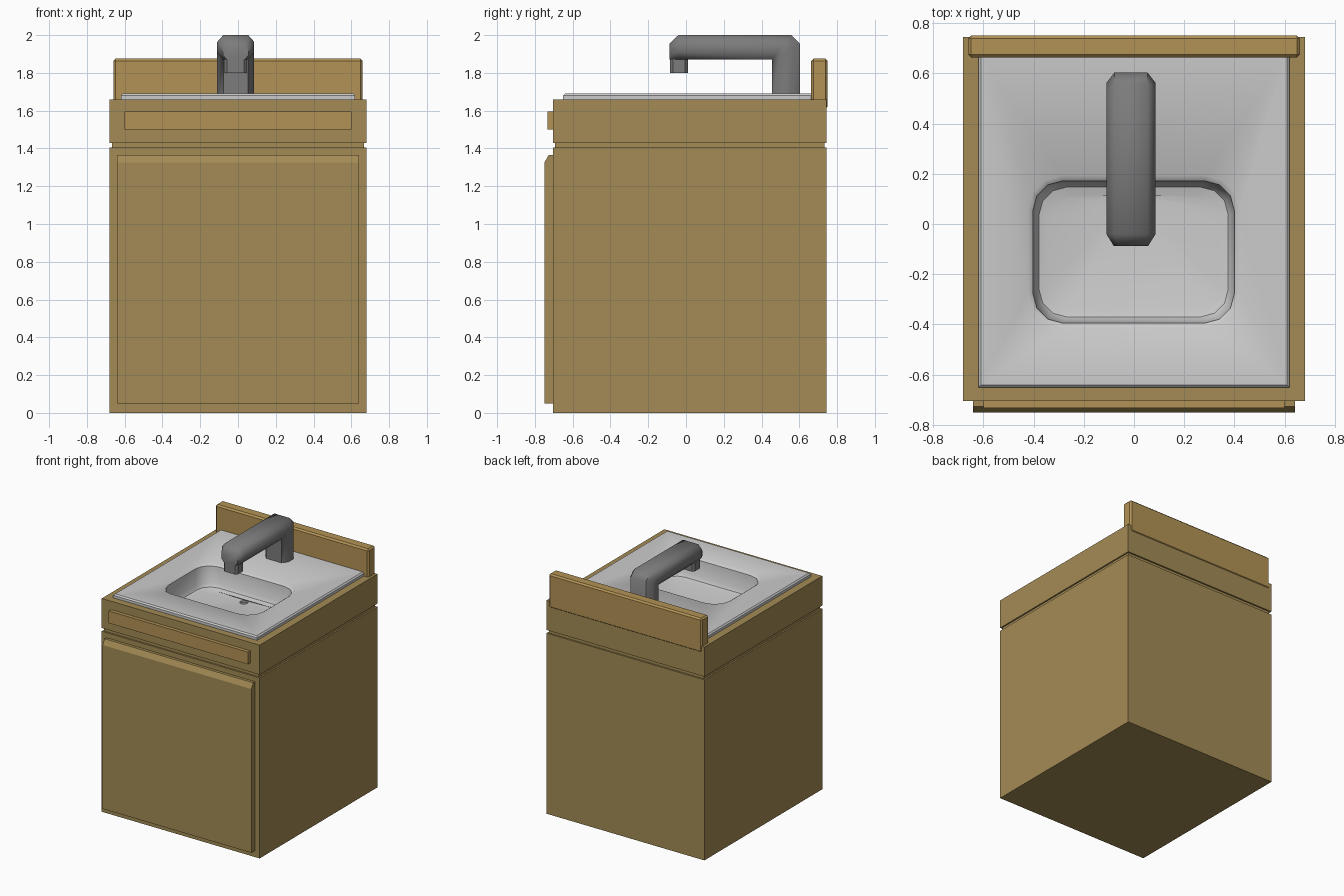
import bpy, bmesh, math

if "Cube" in bpy.data.objects:
    bpy.data.objects.remove(bpy.data.objects["Cube"])


def material(name, rgb):
    m = bpy.data.materials.new(name)
    m.diffuse_color = (*rgb, 1)
    m.use_nodes = True
    m.node_tree.nodes["Principled BSDF"].inputs["Base Color"].default_value = m.diffuse_color
    return m


WOOD = material("wood", (0.37, 0.26, 0.09))
TRIM = material("trim_wood", (0.45, 0.29, 0.09))
STEEL = material("dark_steel", (0.2, 0.2, 0.2))


def rect(x0, x1, y0, y1, z, r=0.0, seg=3):
    """Counter-clockwise ring; corners with r = 0 merge to a plain rectangle."""
    pts = []
    for k, (cx, cy) in enumerate([(x1 - r, y1 - r), (x0 + r, y1 - r),
                                  (x0 + r, y0 + r), (x1 - r, y0 + r)]):
        for i in range(seg + 1):
            a = math.pi / 2 * (k + i / seg)
            pts.append((cx + r * math.cos(a), cy + r * math.sin(a), z))
    return pts


def loft(name, rings, mat=None, cap_start=True, cap_end=True, smooth=None, bevel=0):
    bm = bmesh.new()
    vs = [[bm.verts.new(p) for p in ring] for ring in rings]
    n = len(vs[0])
    for a, b in zip(vs, vs[1:]):
        for i in range(n):
            j = (i + 1) % n
            bm.faces.new((a[i], a[j], b[j], b[i]))
    if cap_start:
        bm.faces.new(vs[0][::-1])
    if cap_end:
        bm.faces.new(vs[-1])
    bmesh.ops.remove_doubles(bm, verts=bm.verts, dist=1e-4)
    bmesh.ops.dissolve_degenerate(bm, edges=bm.edges, dist=1e-5)
    me = bpy.data.meshes.new(name)
    bm.to_mesh(me)
    bm.free()
    ob = bpy.data.objects.new(name, me)
    bpy.context.collection.objects.link(ob)
    if mat:
        me.materials.append(mat)
    if bevel:
        mod = ob.modifiers.new("bevel", 'BEVEL')
        mod.width, mod.segments = bevel, 1
    if smooth:
        bpy.ops.object.select_all(action='DESELECT')
        ob.select_set(True)
        bpy.context.view_layer.objects.active = ob
        bpy.ops.object.shade_smooth_by_angle(angle=math.radians(smooth))
    return ob


def box(name, x0, x1, y0, y1, z0, z1, mat, bevel=0):
    return loft(name, [rect(x0, x1, y0, y1, z) for z in (z0, z1)], mat, bevel=bevel)


# Cabinet: body, shadow groove, top band and the rim around the sink
def cab(z, d=0.0):
    return rect(-0.68 + d, 0.68 - d, -0.705 + d, 0.745 - d, z)


loft("cabinet", [cab(0), cab(1.405), cab(1.405, 0.012), cab(1.43, 0.012),
                 cab(1.43), cab(1.66), cab(1.66, 0.09)], WOOD, cap_end=False)

# Door with a chamfered top edge
loft("door", [rect(-0.64, 0.64, -0.75, -0.70, 0.05),
              rect(-0.64, 0.64, -0.75, -0.70, 1.325),
              rect(-0.64, 0.64, -0.727, -0.70, 1.365)], WOOD)

# Drawer pull and backsplash
box("drawer_pull", -0.60, 0.60, -0.733, -0.70, 1.50, 1.595, TRIM)
box("backsplash", -0.66, 0.66, 0.662, 0.75, 1.61, 1.875, TRIM, bevel=0.012)


# Sink: plate, basin walls, floor sloping to the drain
def basin(z, d, r):
    return rect(-0.423 + d, 0.42 - d, -0.415 + d, 0.192 - d, z, r)


def plate(z, d=0.0):
    return rect(-0.62 + d, 0.62 - d, -0.65 + d, 0.68 - d, z)


def drain(z):
    return rect(-0.042, 0.018, 0.06, 0.12, z, 0.03)


loft("sink", [plate(1.65), plate(1.68), plate(1.69, 0.01),
              basin(1.69, 0, 0.135), basin(1.675, 0.02, 0.12),
              basin(1.55, 0.03, 0.12), basin(1.525, 0.045, 0.11),
              basin(1.515, 0.08, 0.09), drain(1.505), drain(1.49)],
     cap_start=False, smooth=40)
loft("drain_plug", [drain(1.488), drain(1.495)], STEEL)


# Faucet: octagonal section carried up the column and along the arm
def section(inner, outer, flat=0.066, wide=0.098, c=0.28):
    ring = []
    for x, t in [(flat, 0), (wide, c), (wide, 1 - c), (flat, 1),
                 (-flat, 1), (-wide, 1 - c), (-wide, c), (-flat, 0)]:
        ring.append((x - 0.012, inner[0] + t * (outer[0] - inner[0]),
                     inner[1] + t * (outer[1] - inner[1])))
    return ring


loft("faucet", [section((0.455, 1.67), (0.603, 1.67)),
                section((0.455, 1.872), (0.603, 1.955)),
                section((0.455, 1.872), (0.558, 2.0)),
                section((-0.04, 1.872), (-0.04, 2.0)),
                section((-0.088, 1.872), (-0.088, 1.955), 0.05, 0.068)],
     STEEL, smooth=50)
loft("spout", [rect(-0.072, 0.048, -0.085, 0.01, z, 0.015, 1)
               for z in (1.80, 1.89)], STEEL)
